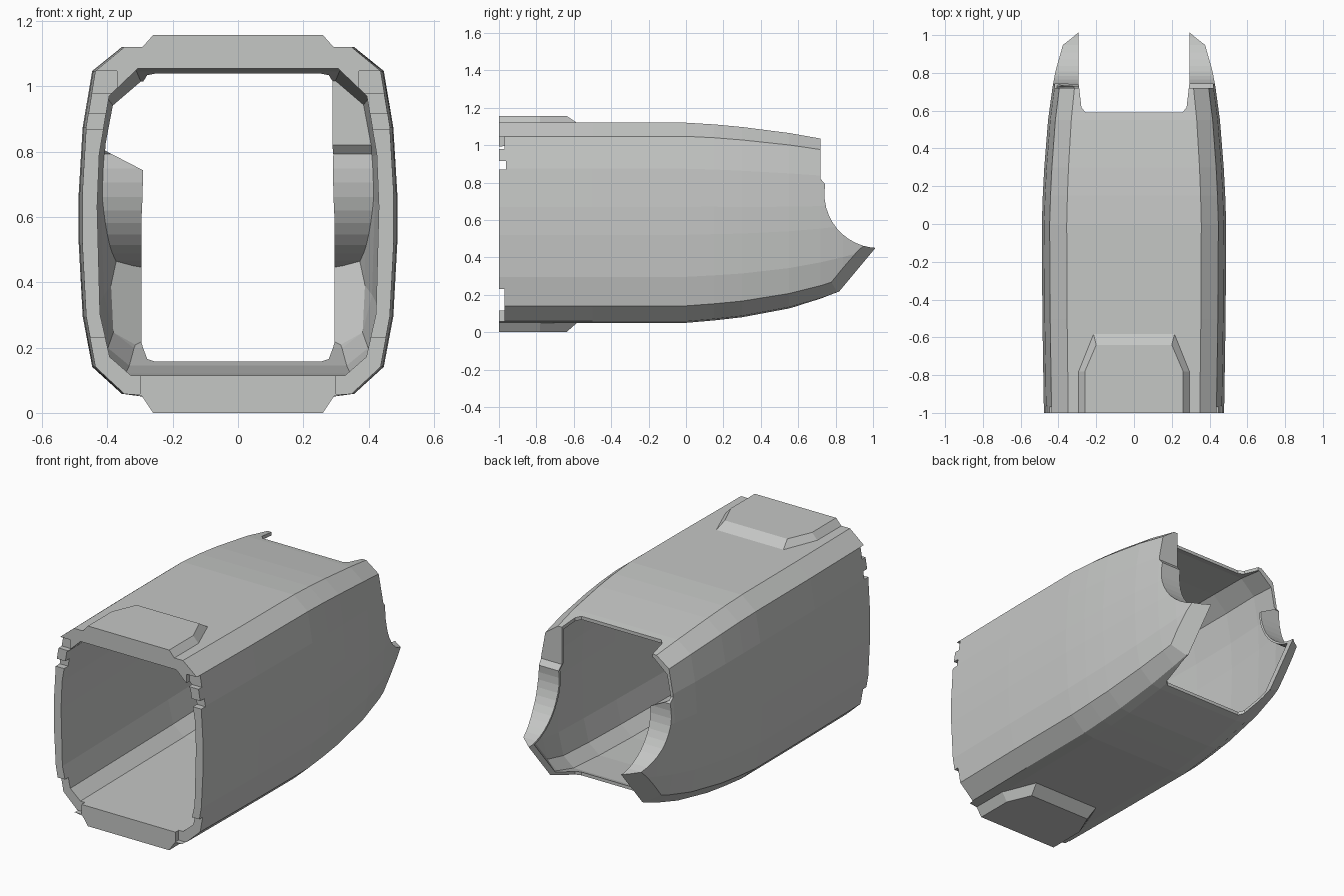
import bpy, bmesh, math
from mathutils import Vector

if "Cube" in bpy.data.objects:
    bpy.data.objects.remove(bpy.data.objects["Cube"], do_unlink=True)

grey = bpy.data.materials.new("light grey")
grey.use_nodes = True
grey.diffuse_color = (0.56, 0.57, 0.56, 1)
grey.node_tree.nodes["Principled BSDF"].inputs["Base Color"].default_value = grey.diffuse_color


def to_object(name, bm):
    bmesh.ops.recalc_face_normals(bm, faces=bm.faces)
    mesh = bpy.data.meshes.new(name)
    bm.to_mesh(mesh)
    bm.free()
    mesh.materials.append(grey)
    obj = bpy.data.objects.new(name, mesh)
    bpy.context.scene.collection.objects.link(obj)
    return obj


def loft(name, rings, plane_point=None):
    """Solid through rings of 3D points; optionally bevel both rear corners."""
    bm = bmesh.new()
    loops = [[bm.verts.new(p) for p in ring] for ring in rings]
    n = len(loops[0])
    for a, b in zip(loops, loops[1:]):
        for i in range(n):
            j = (i + 1) % n
            bm.faces.new((a[i], a[j], b[j], b[i]))
    bm.faces.new(loops[0])
    bm.faces.new(loops[-1])
    if plane_point:
        for s in (1, -1):
            x, y, z = plane_point
            bmesh.ops.bisect_plane(bm, geom=bm.verts[:] + bm.edges[:] + bm.faces[:],
                                   plane_co=(s * x, y, z), plane_no=Vector((s * 1.1, 1.2, -1)),
                                   clear_outer=True)
            bmesh.ops.holes_fill(bm, edges=[e for e in bm.edges if e.is_boundary])
    return to_object(name, bm)


def prism_x(name, outline, x0, x1):
    return loft(name, [[(x, y, z) for y, z in outline] for x in (x0, x1)])


def box(name, x0, x1, y0, y1, z0, z1):
    return prism_x(name, [(y0, z0), (y1, z0), (y1, z1), (y0, z1)], x0, x1)


def subtract(target, cutter):
    mod = target.modifiers.new("cut", "BOOLEAN")
    mod.operation = "DIFFERENCE"
    mod.solver = "EXACT"
    mod.object = cutter
    bpy.context.view_layer.objects.active = target
    bpy.ops.object.modifier_apply(modifier=mod.name)
    bpy.data.objects.remove(cutter, do_unlink=True)


def sections(half, stations):
    """Half section (x share, height share) scaled at each (y, half width, bottom, top)."""
    full = half + [(-x, t) for x, t in reversed(half)]
    return [[(x * w, y, lo + t * (hi - lo)) for x, t in full] for y, w, lo, hi in stations]


# Outer body with bevelled shoulders and tapered rear
outer_half = [(0.73, 1), (0.915, 0.932), (0.975, 0.77), (1, 0.58), (1, 0.44),
              (0.975, 0.23), (0.915, 0.085), (0.73, 0.008), (0.6, 0)]
outer_stations = [(-1, 0.477, 0.05, 1.12), (-0.5, 0.485, 0.05, 1.12), (0, 0.488, 0.05, 1.12),
                  (0.15, 0.483, 0.063, 1.111), (0.3, 0.475, 0.08, 1.097),
                  (0.55, 0.455, 0.127, 1.065), (0.72, 0.432, 0.176, 1.035),
                  (0.84, 0.41, 0.22, 1.01), (1.05, 0.36, 0.31, 0.96)]
shell = loft("shell", sections(outer_half, outer_stations), (0.385, 0.93, 0.45))

# Hollow interior
inner_half = [(0.71, 1), (0.915, 0.91), (0.985, 0.72), (1, 0.55), (0.98, 0.2),
              (0.91, 0.06), (0.76, 0)]
inner_stations = [(-1.1, 0.43, 0.115, 1.055), (-0.95, 0.432, 0.115, 1.055),
                  (0, 0.455, 0.11, 1.06), (0.3, 0.453, 0.12, 1.057),
                  (0.55, 0.438, 0.145, 1.046), (0.72, 0.419, 0.198, 1.015),
                  (0.84, 0.395, 0.243, 0.99), (1.05, 0.345, 0.33, 0.94)]
cavity = loft("cavity", sections(inner_half, inner_stations), (0.37, 0.91, 0.464))


# Rear edge: upright cut running into a round pivot recess
def rear_outline(grow):
    r = 0.29 + grow
    arc = [(1.03 + r * math.cos(a), 0.74 + r * math.sin(a))
           for a in (math.radians(170 + k * 100 / 12) for k in range(13))]
    return [(0.72 - grow, 1.3), (0.72 - grow, 0.82)] + arc + [(1.3, 0.45 - grow), (1.3, 1.3)]


# Thin rear flanges stay solid, except high on one side
flange = prism_x("flange", rear_outline(0.012), -0.6, 0.6)
gap = [(-0.7, 0.955), (-0.285, 0.74), (-0.285, 1.4), (-0.7, 1.4)]
subtract(flange, loft("flange_gap", [[(x, y, z) for x, z in gap] for y in (0.5, 1.5)]))
subtract(cavity, flange)
subtract(shell, cavity)
subtract(shell, prism_x("rear_cut", rear_outline(0), -0.7, 0.7))

# Slot between the two rear cheeks, through roof and floor
slot = [(-0.255, 0.59), (0.255, 0.59), (0.278, 0.615), (0.295, 0.76), (0.295, 1.2),
        (-0.295, 1.2), (-0.295, 0.76), (-0.278, 0.615)]
subtract(shell, loft("slot", [[(x, y, z) for x, y in slot] for z in (-0.2, 1.4)]))

# Small notches in the front rim
for side in (1, -1):
    for x, depth, z0, z1 in ((0.3, 0.03, 0.058, 0.23), (0.37, 0.03, 0.98, 1.047),
                             (0.38, 0.037, 0.87, 0.915)):
        subtract(shell, box("notch", side * x, side * 0.6, -1.1, -1 + depth, z0, z1))


# Raised pads above and below the front
def pad(name, base, edge, face):
    wide = [(-0.295, -1), (0.295, -1), (0.295, -0.78), (0.215, -0.58),
            (-0.215, -0.58), (-0.295, -0.78)]
    narrow = [(-0.26, -1), (0.26, -1), (0.26, -0.78), (0.2, -0.64),
              (-0.2, -0.64), (-0.26, -0.78)]
    return loft(name, [[(x, y, z) for x, y in pts]
                       for pts, z in ((wide, base), (wide, edge), (narrow, face))])


pad("top_pad", 1.08, 1.118, 1.157)
pad("bottom_pad", 0.1, 0.052, 0)
